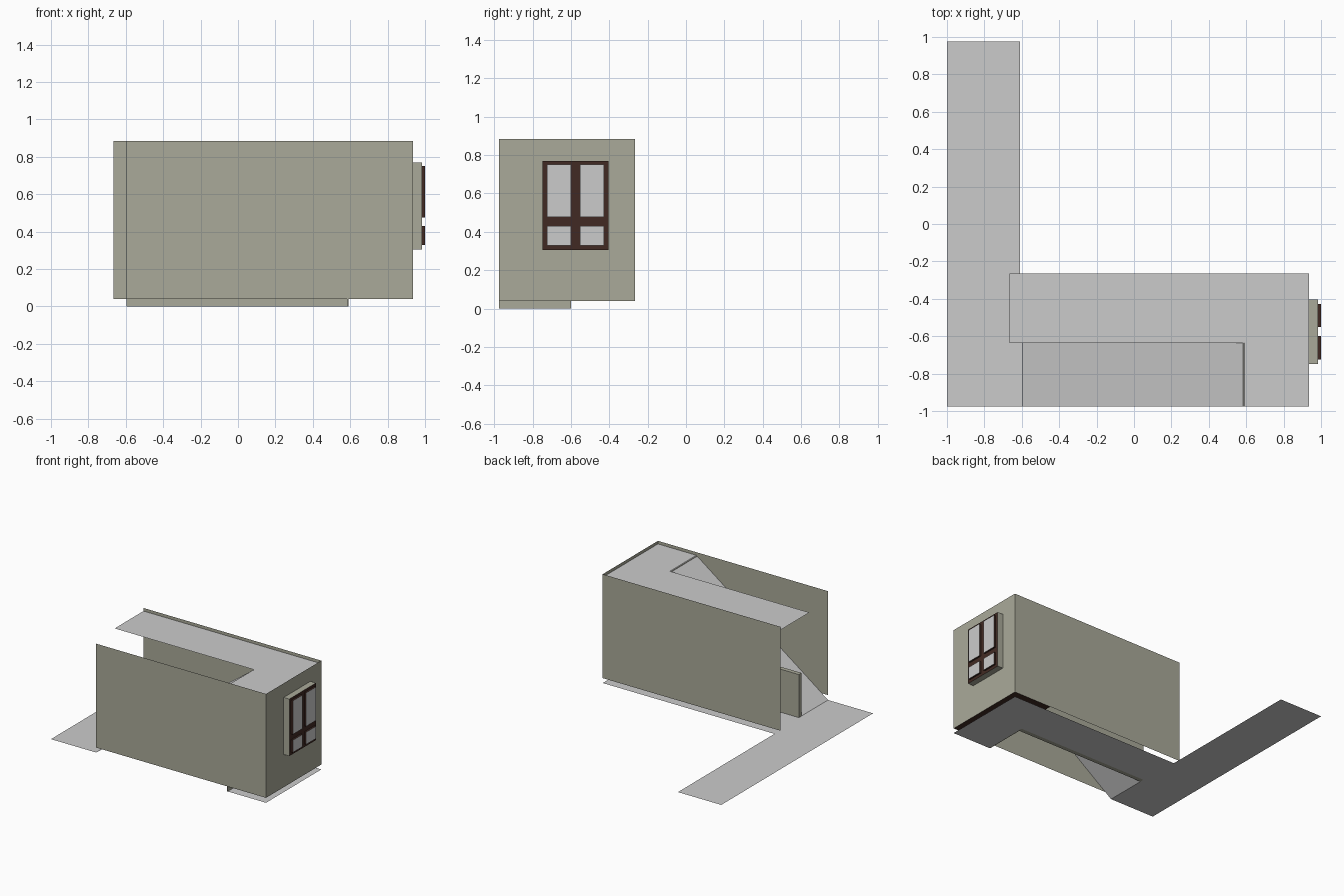
import bpy
from mathutils import Vector

if "Cube" in bpy.data.objects:
    bpy.data.objects.remove(bpy.data.objects["Cube"])


def material(name, rgb):
    m = bpy.data.materials.new(name)
    m.diffuse_color = (*rgb, 1)
    m.use_nodes = True
    m.node_tree.nodes["Principled BSDF"].inputs["Base Color"].default_value = m.diffuse_color
    return m


PLASTER = material("plaster", (0.40, 0.40, 0.32))
BROWN = material("dark_brown", (0.053, 0.023, 0.017))
PANE = material("pale_grey", (0.8, 0.8, 0.8))


def mesh_object(name, verts, faces, mats=()):
    me = bpy.data.meshes.new(name)
    me.from_pydata(verts, [], faces)
    for m in mats:
        me.materials.append(m)
    ob = bpy.data.objects.new(name, me)
    bpy.context.collection.objects.link(ob)
    return ob


def sheet(name, pts, mat=None):
    return mesh_object(name, pts, [range(len(pts))], [mat] if mat else [])


def prism(name, pts, offset, mats):
    """Extrude an outline; the far cap uses the last material."""
    n = len(pts)
    far = [Vector(p) + Vector(offset) for p in pts]
    sides = [(i, (i + 1) % n, n + (i + 1) % n, n + i) for i in range(n)]
    faces = [tuple(reversed(range(n)))] + sides + [tuple(range(n, 2 * n))]
    ob = mesh_object(name, list(pts) + far, faces, mats)
    ob.data.polygons[-1].material_index = len(mats) - 1
    return ob


def rect_x(x, y0, y1, z0, z1):
    return [(x, y0, z0), (x, y1, z0), (x, y1, z1), (x, y0, z1)]


def flat(outline, z):
    return [(x, y, z) for x, y in outline]


YF, YB = -0.975, -0.265          # front and back wall planes
XR = 0.935                       # right wall plane
S0, S1, SY = -0.595, 0.59, -0.635  # stair run and its inner side
ZB, ZT, ZU = 0.04, 0.885, 0.86   # wall base, wall top, upper floor

# ground floor, notched beneath the stairs
sheet("ground_floor", flat([(-1, YF), (S0, YF), (S0, -0.60), (S1, -0.60),
                            (S1, YF), (XR, YF), (XR, YB), (-0.61, YB),
                            (-0.61, 0.975), (-1, 0.975)], 0))

# upper floor and landing around the stairwell
sheet("upper_floor", flat([(-0.665, SY), (S1, SY), (S1, YF), (XR, YF),
                           (XR, YB), (-0.665, YB)], ZU))

# brown floor under the landing
sheet("landing_base", flat([(S1, YF), (XR, YF), (XR, YB), (S1, YB)], ZB + 0.002), BROWN)

# stair slope
sheet("stair_ramp", [(S0, YF, 0), (S1, YF, ZU), (S1, SY, ZU), (S0, SY, 0)])

# outer walls
sheet("front_wall", [(S0, YF, ZB), (XR, YF, ZB), (XR, YF, ZT), (S0, YF, ZT)], PLASTER)
sheet("back_wall", [(XR, YB, ZB), (-0.665, YB, ZB), (-0.665, YB, ZT), (XR, YB, ZT)], PLASTER)

# right wall with window box pushed outward
W = (-0.748, -0.405, 0.306, 0.77)
rings = rect_x(XR, YF, YB, ZB, ZT) + rect_x(XR, *W) + rect_x(0.985, *W)
quads = [(k + i, k + (i + 1) % 4, k + 4 + (i + 1) % 4, k + 4 + i)
         for k in (0, 4) for i in range(4)]
wall = mesh_object("right_wall", rings, quads + [(8, 9, 10, 11)], [PLASTER, BROWN])
wall.data.polygons[-1].material_index = 1

# four raised window panes with brown edges
for row, (z0, z1) in (("lower", (0.33, 0.43)), ("upper", (0.477, 0.75))):
    for side, (y0, y1) in (("left", (-0.724, -0.60)), ("right", (-0.552, -0.428))):
        prism(f"window_pane_{row}_{side}", rect_x(0.985, y0, y1, z0, z1),
              (0.015, 0, 0), [BROWN, PANE])

# wall beside and beneath the stairs, starting as a low parapet
H = 0.35
knee = S0 + (S1 - S0) * H / ZU
profile = [(S0, 0), (S1, 0), (S1, ZU - 0.003), (knee, H), (S0, H)]
prism("stair_side_wall", [(x, -0.60, z) for x, z in reversed(profile)],
      (0, SY + 0.60, 0), [PLASTER])

# wall closing the space below the top of the stairs
prism("stair_end_wall", rect_x(S1 - 0.008, YF, -0.60, 0, ZU - 0.003),
      (0.008, 0, 0), [PLASTER])
